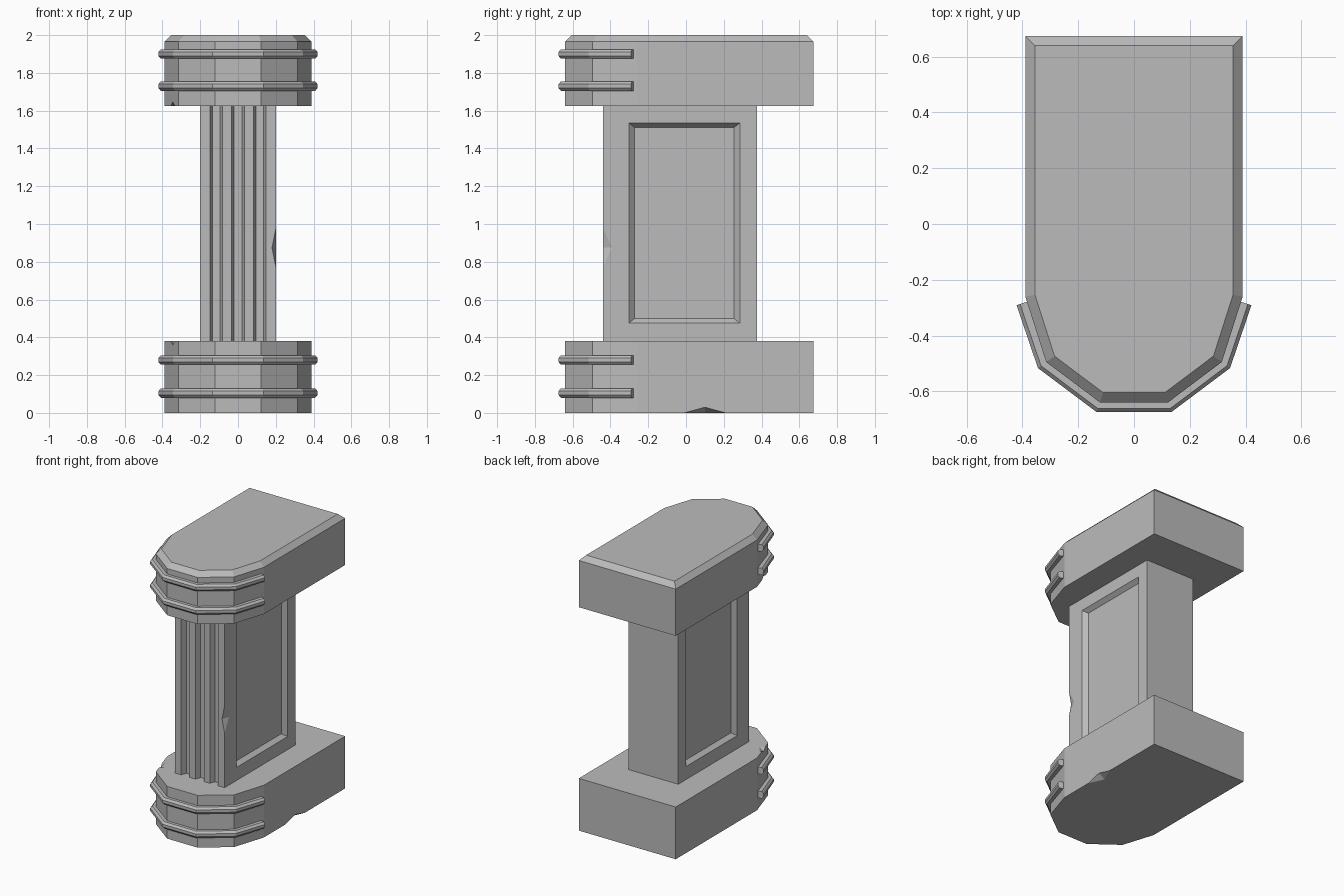
import bpy, bmesh
from mathutils import Vector, Matrix

if "Cube" in bpy.data.objects:
    bpy.data.objects.remove(bpy.data.objects["Cube"], do_unlink=True)

stone = bpy.data.materials.new("grey stone")
stone.use_nodes = True
grey = (0.5, 0.5, 0.5, 1)
stone.diffuse_color = grey
stone.node_tree.nodes["Principled BSDF"].inputs["Base Color"].default_value = grey


def finish(name, bm):
    bmesh.ops.recalc_face_normals(bm, faces=bm.faces)
    mesh = bpy.data.meshes.new(name)
    bm.to_mesh(mesh)
    bm.free()
    mesh.materials.append(stone)
    obj = bpy.data.objects.new(name, mesh)
    bpy.context.collection.objects.link(obj)
    return obj


def prism(name, outline, z0, z1, chamfer=0):
    """Extrude an outline upward, with an optional chamfer around the top."""
    bm = bmesh.new()
    base = bm.faces.new([bm.verts.new((x, y, z0)) for x, y in outline])
    ext = bmesh.ops.extrude_face_region(bm, geom=[base], use_keep_orig=True)["geom"]
    top = [f for f in ext if isinstance(f, bmesh.types.BMFace)]
    bmesh.ops.translate(bm, vec=(0, 0, z1 - chamfer - z0),
                        verts=[v for v in ext if isinstance(v, bmesh.types.BMVert)])
    bmesh.ops.recalc_face_normals(bm, faces=bm.faces)
    if chamfer:
        bmesh.ops.inset_region(bm, faces=top, thickness=chamfer, depth=chamfer,
                               use_even_offset=True)
    return finish(name, bm)


def cut(target, cutter):
    """Subtract a cutter and discard it."""
    cutter.hide_render = True
    mod = target.modifiers.new("cut", "BOOLEAN")
    mod.operation, mod.solver, mod.object = "DIFFERENCE", "EXACT", cutter
    bpy.context.view_layer.update()
    with bpy.context.temp_override(object=target, active_object=target):
        bpy.ops.object.modifier_apply(modifier=mod.name)
    bpy.data.objects.remove(cutter, do_unlink=True)


def chip(target, centre, size):
    """Knock a small diamond-shaped notch out of an edge."""
    bm = bmesh.new()
    bmesh.ops.create_uvsphere(bm, u_segments=4, v_segments=2, radius=1)
    bmesh.ops.transform(bm, verts=bm.verts,
                        matrix=Matrix.Translation(centre) @ Matrix.Diagonal((*size, 1)))
    cut(target, finish("chip_cutter", bm))


def mirrored(half):
    return half + [(-x, y) for x, y in reversed(half)]


# Base and cap slabs with a faceted rounded front
slab = mirrored([(0.39, 0.675), (0.39, -0.26), (0.315, -0.495), (0.122, -0.64)])
base = prism("base_slab", slab, 0, 0.38)
cap = prism("cap_slab", slab, 1.625, 2, chamfer=0.035)
chip(base, (0.39, 0.1, 0), (0.05, 0.11, 0.03))
chip(base, (-0.345, -0.4, 0.38), (0.035, 0.05, 0.02))
chip(cap, (-0.345, -0.4, 1.625), (0.035, 0.05, 0.02))

# Column with three flutes in its front
outline = [(0.2, 0.375), (-0.2, 0.375), (-0.2, -0.44)]
for x in (-0.115, 0, 0.115):
    outline += [(x - 0.034, -0.44), (x - 0.02, -0.4), (x + 0.02, -0.4), (x + 0.034, -0.44)]
outline.append((0.2, -0.44))
column = prism("column", outline, 0.38, 1.625)

# Recessed panel with sloping edges on each side
for side in (-1, 1):
    bm = bmesh.new()
    rings = []
    for x, inset in ((0.21, -0.01), (0.17, 0.03)):
        y0, y1 = -0.303 + inset, 0.285 - inset
        z0, z1 = 0.475 + inset * 0.8, 1.535 - inset * 0.8
        rings.append([bm.verts.new((side * x, y, z))
                      for y, z in ((y0, z0), (y1, z0), (y1, z1), (y0, z1))])
    for ring in rings:
        bm.faces.new(ring)
    for i in range(4):
        j = (i + 1) % 4
        bm.faces.new((rings[0][i], rings[0][j], rings[1][j], rings[1][i]))
    cut(column, finish("panel_cutter", bm))
chip(column, (0.2, -0.44, 0.875), (0.02, 0.05, 0.1))

# Raised bands that wrap the front of both slabs
path = [Vector(p) for p in mirrored([(0.388, -0.28), (0.315, -0.495), (0.122, -0.64)])]
profile = [(-0.02, -0.025), (0.022, -0.025), (0.035, -0.01),
           (0.035, 0.01), (0.022, 0.025), (-0.02, 0.025)]


def band(name, z):
    bm = bmesh.new()
    normals = []
    for a, b in zip(path, path[1:]):
        d = (b - a).normalized()
        normals.append(Vector((-d.y, d.x)))
    rings = []
    for i, p in enumerate(path):
        n0, n1 = normals[max(i - 1, 0)], normals[min(i, len(normals) - 1)]
        mitre = (n0 + n1) / (1 + n0.dot(n1))
        rings.append([bm.verts.new((*(p + mitre * off), z + h)) for off, h in profile])
    count = len(profile)
    for r, s in zip(rings, rings[1:]):
        for i in range(count):
            j = (i + 1) % count
            bm.faces.new((r[i], r[j], s[j], s[i]))
    bm.faces.new(rings[0])
    bm.faces.new(rings[-1])
    finish(name, bm)


for name, z in (("base_band_lower", 0.105), ("base_band_upper", 0.28),
                ("cap_band_lower", 1.73), ("cap_band_upper", 1.9)):
    band(name, z)
